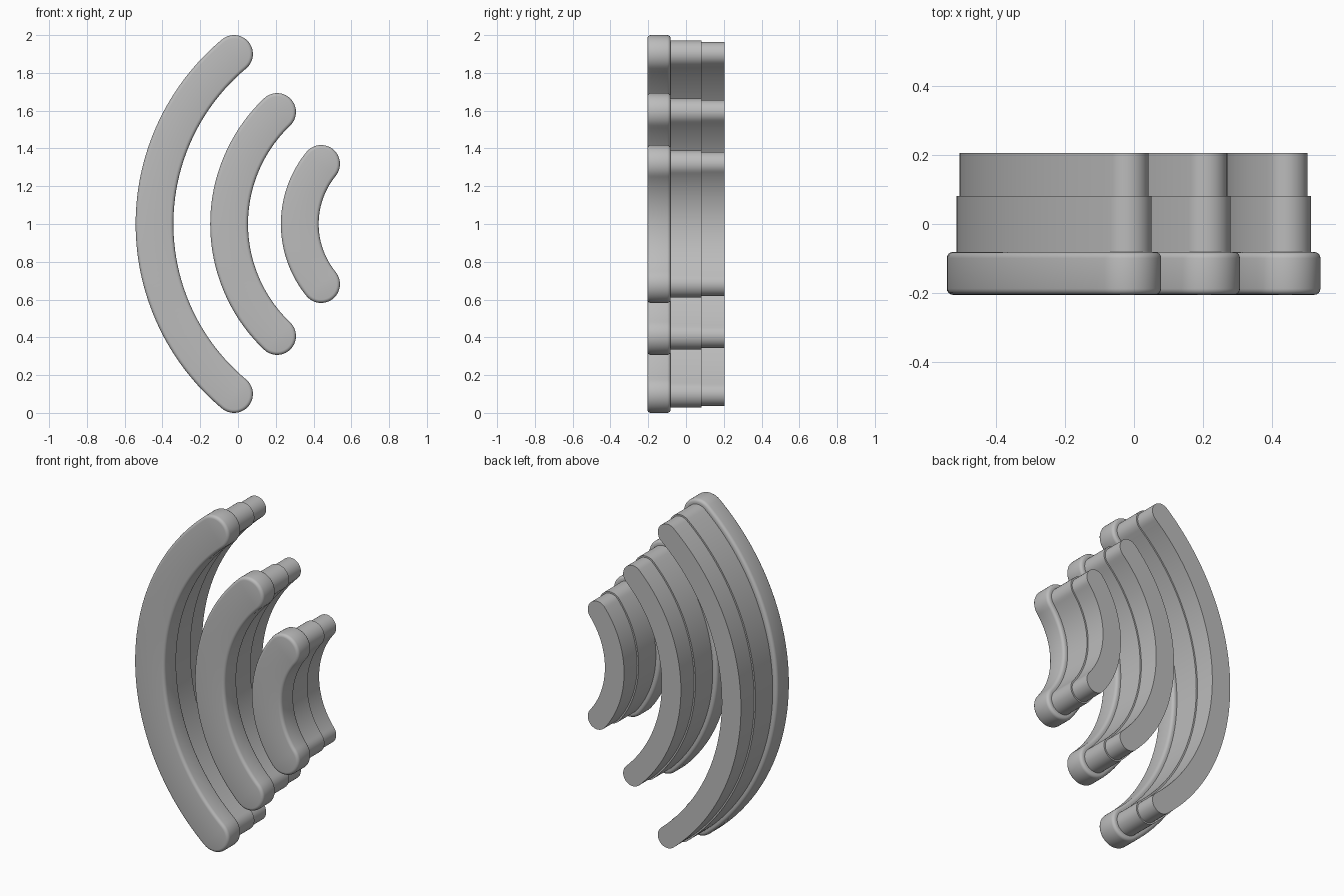
import bpy, bmesh, math

old = bpy.data.objects.get("Cube")
if old:
    bpy.data.objects.remove(old, do_unlink=True)

gray = bpy.data.materials.new("plain_gray")
gray.use_nodes = True
COLOR = (0.5, 0.5, 0.5, 1)
gray.diffuse_color = COLOR
gray.node_tree.nodes["Principled BSDF"].inputs["Base Color"].default_value = COLOR

SPAN, CAP, ROUND = 64, 20, 4      # segments along the arc, per end cap, per rounded edge
FRONT, STEP, BACK = -0.205, 0.081, 0.205
HALF, RADIUS = 0.1, 0.018


def stepped_profile():
    """Half width and depth of each ring, front to back: rounded face, neck, tail."""
    quarter = [math.pi / 2 * i / ROUND for i in range(ROUND + 1)]
    core = HALF - RADIUS
    face = [(core + RADIUS * math.sin(a), FRONT + RADIUS * (1 - math.cos(a))) for a in quarter]
    rear = [(core + RADIUS * math.cos(a), -STEP - RADIUS * (1 - math.sin(a))) for a in quarter]
    return face + rear + [(0.072, -STEP), (0.072, STEP), (0.063, STEP), (0.063, BACK)]


def arc_outline(apex, end_x, half_height, w):
    """Closed outline of a round-ended arc bulging to -x, offset by w from its centre line."""
    sag = end_x - apex
    r = (sag ** 2 + half_height ** 2) / (2 * sag)
    cx = apex + r
    sweep = math.asin(half_height / r)
    polar = lambda rad, a: (cx - rad * math.cos(a), 1 + rad * math.sin(a))
    angles = [sweep * (2 * i / SPAN - 1) for i in range(SPAN + 1)]

    def cap(a, start):
        ex, ez = polar(r, a)
        pts = []
        for i in range(1, CAP):
            t = start + math.pi * i / CAP
            # radial and tangential directions at the arc end
            u, v = w * math.cos(t), w * math.sin(t)
            pts.append((ex - u * math.cos(a) + v * math.sin(a),
                        ez + u * math.sin(a) + v * math.cos(a)))
        return pts

    outer = [polar(r + w, a) for a in angles]
    inner = [polar(r - w, a) for a in reversed(angles)]
    return outer + cap(sweep, 0) + inner + cap(-sweep, math.pi)


def lid(bm, ring):
    """Close a ring with quads along the arc and one face per round end."""
    first_inner = SPAN + CAP
    inner = ring[first_inner:first_inner + SPAN + 1][::-1]
    for i in range(SPAN):
        bm.faces.new((ring[i], ring[i + 1], inner[i + 1], inner[i]))
    bm.faces.new(ring[SPAN:first_inner + 1])
    bm.faces.new(ring[first_inner + SPAN:] + ring[:1])


def build_arc(name, apex, end_x, half_height):
    bm = bmesh.new()
    rings = [[bm.verts.new((x, y, z)) for x, z in arc_outline(apex, end_x, half_height, w)]
             for w, y in stepped_profile()]
    for a, b in zip(rings, rings[1:]):
        for i in range(len(a)):
            j = (i + 1) % len(a)
            bm.faces.new((a[i], a[j], b[j], b[i]))
    lid(bm, rings[0])
    lid(bm, rings[-1])
    bmesh.ops.recalc_face_normals(bm, faces=bm.faces)
    mesh = bpy.data.meshes.new(name)
    bm.to_mesh(mesh)
    bm.free()
    mesh.materials.append(gray)
    obj = bpy.data.objects.new(name, mesh)
    bpy.context.collection.objects.link(obj)
    bpy.ops.object.select_all(action='DESELECT')
    obj.select_set(True)
    bpy.context.view_layer.objects.active = obj
    bpy.ops.object.shade_smooth_by_angle(angle=math.radians(30))


# Three nested arcs, largest to smallest
build_arc("large_arc", -0.442, -0.021, 0.9)
build_arc("middle_arc", -0.047, 0.207, 0.593)
build_arc("small_arc", 0.327, 0.44, 0.318)
